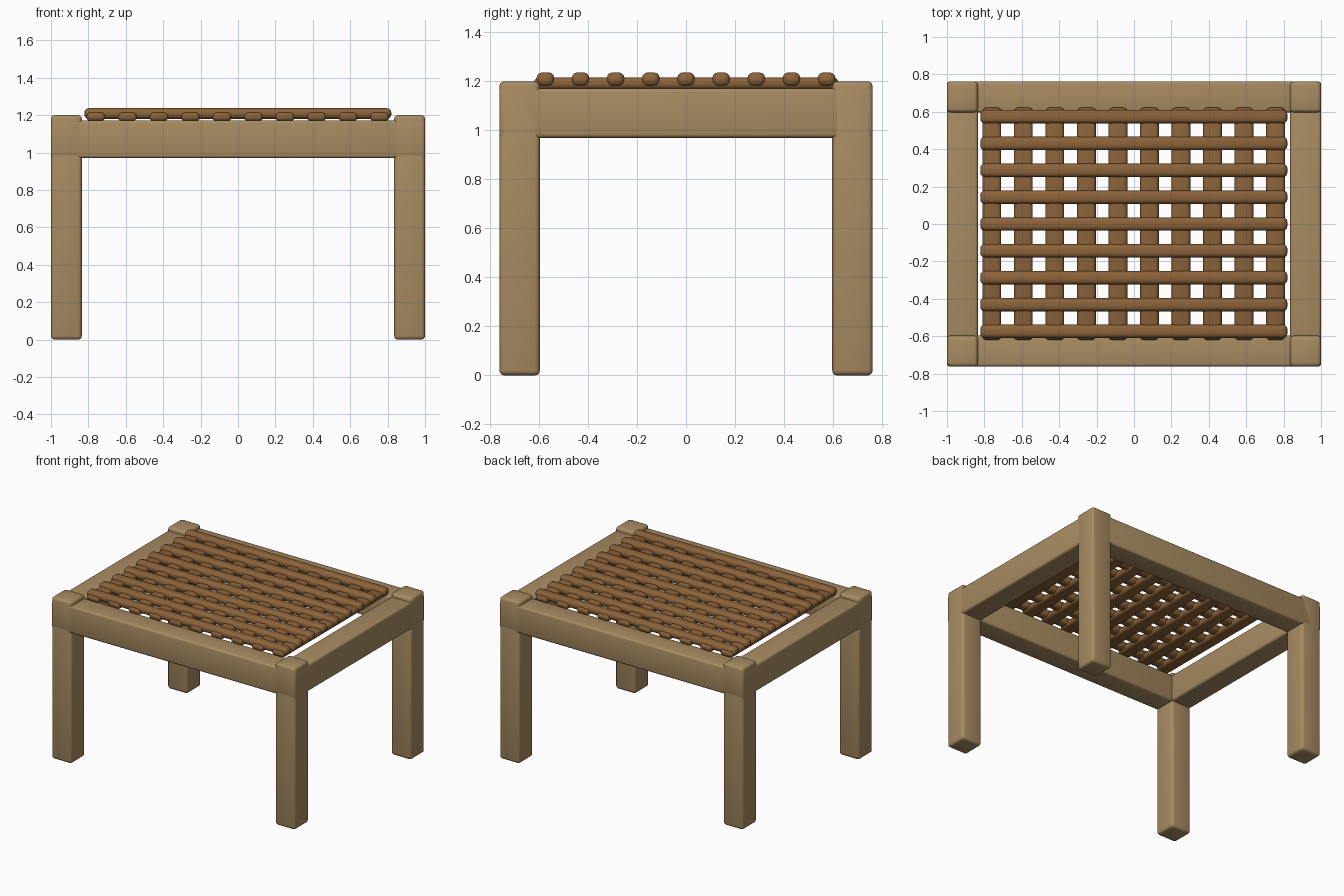
import bpy

cube = bpy.data.objects.get("Cube")
if cube:
    bpy.data.objects.remove(cube, do_unlink=True)


def make_material(name, rgb):
    mat = bpy.data.materials.new(name)
    mat.use_nodes = True
    color = (*rgb, 1.0)
    mat.diffuse_color = color
    mat.node_tree.nodes["Principled BSDF"].inputs["Base Color"].default_value = color
    return mat


light_wood = make_material("light wood", (0.39, 0.26, 0.122))
brown_slat = make_material("brown slat", (0.262, 0.125, 0.042))


def rounded_bar(name, low, high, radius, mat, segments=3):
    """Axis-aligned bar between two corners with rounded edges."""
    center = [(a + b) / 2 for a, b in zip(low, high)]
    size = [b - a for a, b in zip(low, high)]
    bpy.ops.mesh.primitive_cube_add(size=1, location=center)
    bar = bpy.context.object
    bar.name = name
    bar.data.name = name
    bar.scale = size
    bpy.ops.object.transform_apply(location=False, rotation=False, scale=True)
    bar.data.materials.append(mat)
    bevel = bar.modifiers.new("rounded edges", "BEVEL")
    bevel.width = radius
    bevel.segments = segments
    bpy.ops.object.modifier_apply(modifier=bevel.name)
    bpy.ops.object.shade_smooth_by_angle()
    return bar


HALF_X, HALF_Y = 1.0, 0.762
POST = 0.165
LEG_TOP = 1.2
RAIL_LOW, RAIL_TOP = 0.97, 1.172


def span(side, half):
    """Interval of one post thickness on the given side."""
    return sorted((side * half, side * (half - POST)))


# Corner legs
for x_side, x_name in ((1, "left"), (-1, "right")):
    x0, x1 = span(x_side, HALF_X)
    for y_side, y_name in ((-1, "front"), (1, "back")):
        y0, y1 = span(y_side, HALF_Y)
        rounded_bar(f"{y_name}_{x_name}_leg", (x0, y0, 0), (x1, y1, LEG_TOP),
                    0.02, light_wood)

    # Side rails
    rounded_bar(f"{x_name}_rail", (x0, -HALF_Y, RAIL_LOW),
                (x1, HALF_Y, RAIL_TOP), 0.015, light_wood)

# Front and back rails
for y_side, y_name in ((-1, "front"), (1, "back")):
    y0, y1 = span(y_side, HALF_Y)
    rounded_bar(f"{y_name}_rail", (-HALF_X, y0, RAIL_LOW),
                (HALF_X, y1, RAIL_TOP), 0.015, light_wood)

# Lower slats running front to back
for i in range(10):
    x = -0.76 + i * 0.1685
    rounded_bar(f"lower_slat_{i + 1}", (x - 0.05, -0.62, 1.168),
                (x + 0.05, 0.622, 1.216), 0.02, brown_slat)

# Upper slats running side to side
for i in range(9):
    y = -0.574 + i * 0.1435
    rounded_bar(f"upper_slat_{i + 1}", (-0.822, y - 0.036, 1.18),
                (0.82, y + 0.036, 1.237), 0.024, brown_slat)
